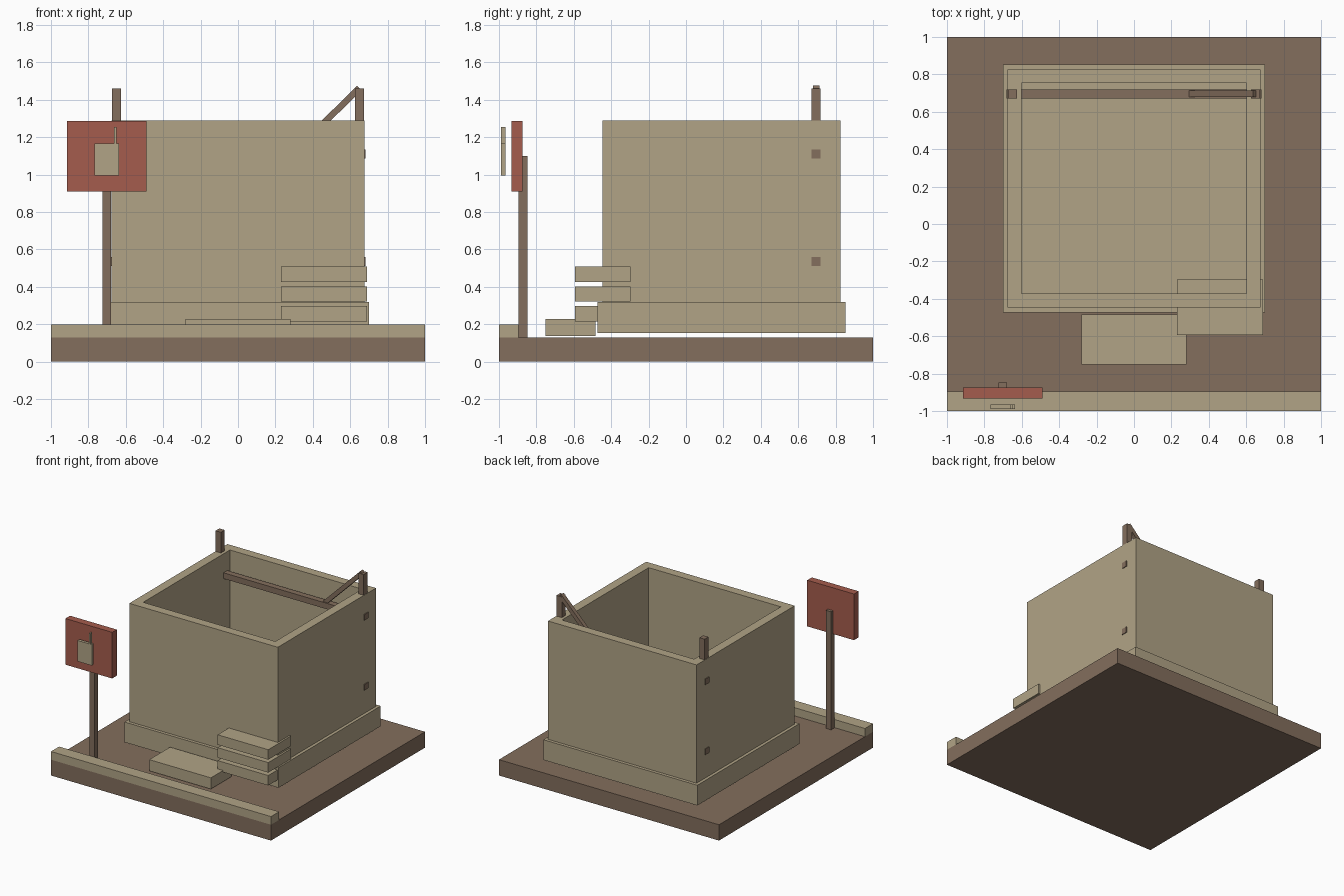
import bpy, bmesh, math
from mathutils import Matrix, Vector

cube = bpy.data.objects.get("Cube")
if cube:
    bpy.data.objects.remove(cube, do_unlink=True)


def material(name, rgb):
    m = bpy.data.materials.new(name)
    m.use_nodes = True
    m.diffuse_color = (*rgb, 1)
    m.node_tree.nodes["Principled BSDF"].inputs["Base Color"].default_value = (*rgb, 1)
    return m


sandstone = material("sandstone", (0.44, 0.37, 0.24))
timber = material("brown timber", (0.227, 0.156, 0.109))
red_paint = material("red paint", (0.376, 0.107, 0.074))


def finish(name, bm, mat):
    mesh = bpy.data.meshes.new(name)
    bm.normal_update()
    bm.to_mesh(mesh)
    bm.free()
    mesh.materials.append(mat)
    obj = bpy.data.objects.new(name, mesh)
    bpy.context.collection.objects.link(obj)
    return obj


def block_mesh(x, y, z):
    """Box mesh spanning the given (low, high) ranges."""
    bm = bmesh.new()
    centre = Vector([sum(r) / 2 for r in (x, y, z)])
    size = [r[1] - r[0] for r in (x, y, z)]
    bmesh.ops.create_cube(bm, size=1,
                          matrix=Matrix.Translation(centre) @ Matrix.Diagonal((*size, 1)))
    return bm


def block(name, x, y, z, mat):
    return finish(name, block_mesh(x, y, z), mat)


# Ground slab, front curb, plinth and doorstep
block("ground_slab", (-1, 1), (-1, 1), (0, 0.13), timber)
block("front_curb", (-1, 1), (-1, -0.895), (0.13, 0.197), sandstone)
block("plinth", (-0.7, 0.7), (-0.473, 0.853), (0.152, 0.318), sandstone)
block("doorstep", (-0.28, 0.28), (-0.752, -0.483), (0.136, 0.228), sandstone)

# Open-topped walls: inset the top face and sink it to the floor
wall_top, floor = 1.29, 0.32
bm = block_mesh((-0.675, 0.675), (-0.447, 0.827), (0.3, wall_top))
bm.normal_update()
top = max(bm.faces, key=lambda f: f.calc_center_median().z)
bmesh.ops.inset_region(bm, faces=[top], thickness=0.105)
bmesh.ops.translate(bm, verts=top.verts, vec=(0, 0, 0))
pit = bmesh.ops.extrude_discrete_faces(bm, faces=[top])["faces"][0]
bmesh.ops.translate(bm, verts=pit.verts, vec=(0, 0, floor - wall_top))
finish("walls", bm, sandstone)

# Stacked slabs at the front corner
for i in range(3):
    z = 0.214 + i * 0.106
    block(f"stacked_slab_{i + 1}", (0.23, 0.69), (-0.593, -0.297), (z, z + 0.082), sandstone)

# Timber frame: through beams, corner posts and brace
frame_y = (0.67, 0.72)
for name, z in (("lower_beam", 0.535), ("upper_beam", 1.11)):
    block(name, (-0.681, 0.681), frame_y, (z - 0.024, z + 0.024), timber)
for name, x in (("right_post", -0.649), ("left_post", 0.649)):
    block(name, (x - 0.024, x + 0.024), frame_y, (1.2, 1.46), timber)

start, end = Vector((0.293, 0.697, 1.11)), Vector((0.648, 0.697, 1.463))
span = end - start
half = span.length / 2
brace = block("brace", (-half, half), (-0.017, 0.017), (-0.017, 0.017), timber)
brace.location = (start + end) / 2
brace.rotation_euler.y = -math.atan2(span.z, span.x)

# Hanging sign with a raised jug emblem
block("sign_post", (-0.725, -0.678), (-0.895, -0.848), (0.13, 1.1), timber)
block("sign_board", (-0.915, -0.49), (-0.934, -0.874), (0.908, 1.287), red_paint)
emblem_y = (-0.988, -0.964)
block("emblem_body", (-0.768, -0.637), emblem_y, (0.995, 1.167), sandstone)
block("emblem_spout", (-0.663, -0.65), emblem_y, (1.167, 1.255), sandstone)
